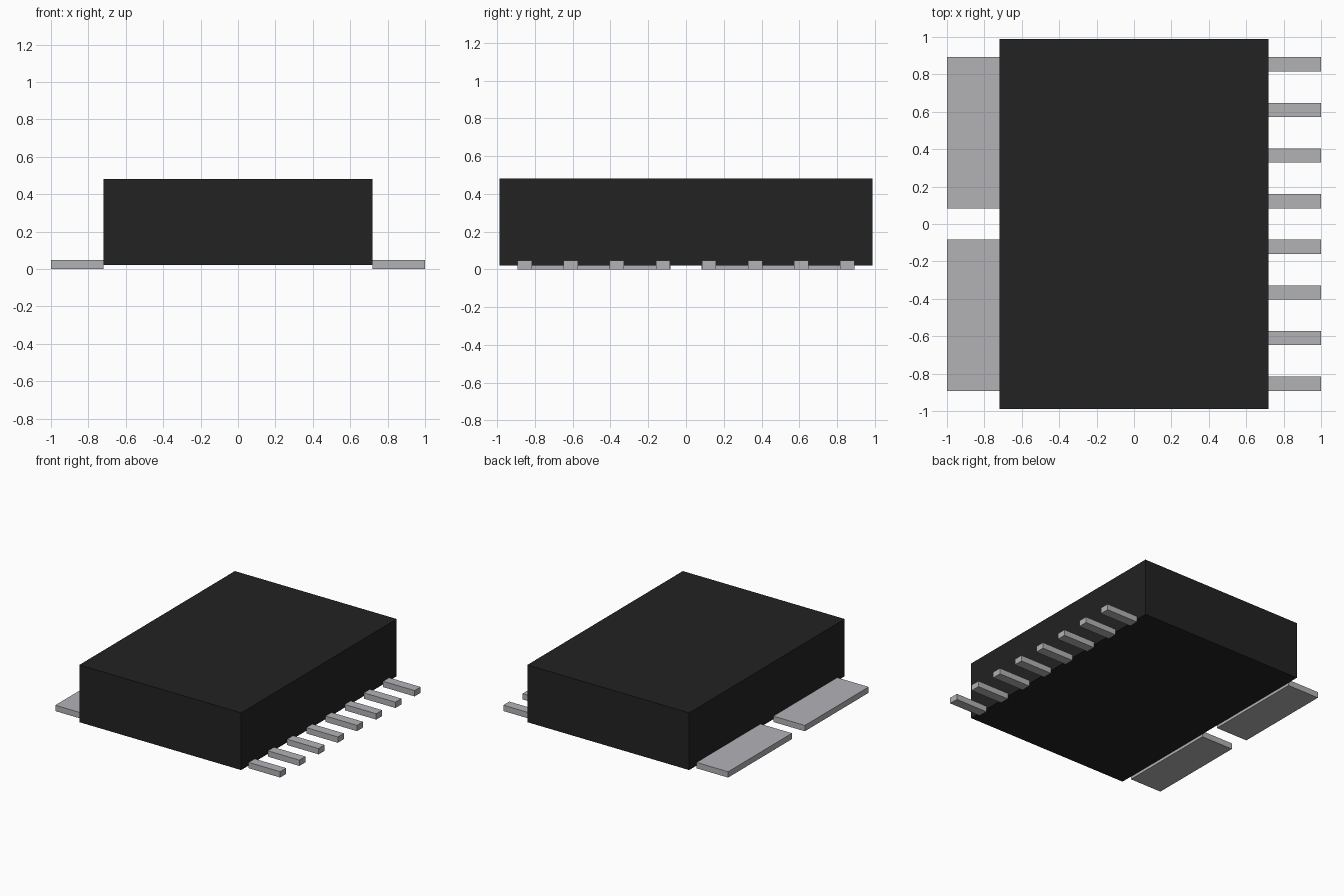
import bpy

default = bpy.data.objects.get("Cube")
if default:
    bpy.data.objects.remove(default, do_unlink=True)


def material(name, rgb):
    m = bpy.data.materials.new(name)
    m.use_nodes = True
    color = (*rgb, 1)
    m.diffuse_color = color
    m.node_tree.nodes["Principled BSDF"].inputs["Base Color"].default_value = color
    return m


def box(name, low, high, mat):
    """Flat-sided block between two opposite corners."""
    center = [(a + b) / 2 for a, b in zip(low, high)]
    bpy.ops.mesh.primitive_cube_add(size=1, location=center)
    ob = bpy.context.object
    ob.name = ob.data.name = name
    ob.scale = [b - a for a, b in zip(low, high)]
    bpy.ops.object.transform_apply(location=False, rotation=False, scale=True)
    ob.data.materials.append(mat)
    return ob


black = material("black_plastic", (0.016, 0.016, 0.016))
silver = material("silver_metal", (0.45, 0.445, 0.47))

BODY_X, BODY_Y = 0.72, 0.988
METAL_TOP = 0.047

# Package body, raised slightly above the ground
box("body", (-BODY_X, -BODY_Y, 0.022), (BODY_X, BODY_Y, 0.482), black)

# Row of eight narrow leads on the left side
PITCH, HALF_WIDTH = 0.244, 0.038
for i in range(8):
    y = (i - 3.5) * PITCH
    box(f"lead_{i + 1}", (BODY_X, y - HALF_WIDTH, 0),
        (1, y + HALF_WIDTH, METAL_TOP), silver)

# Two wide tabs on the right side
for name, y0, y1 in (("front_tab", -0.893, -0.082), ("back_tab", 0.082, 0.893)):
    box(name, (-1, y0, 0), (-BODY_X, y1, METAL_TOP), silver)
